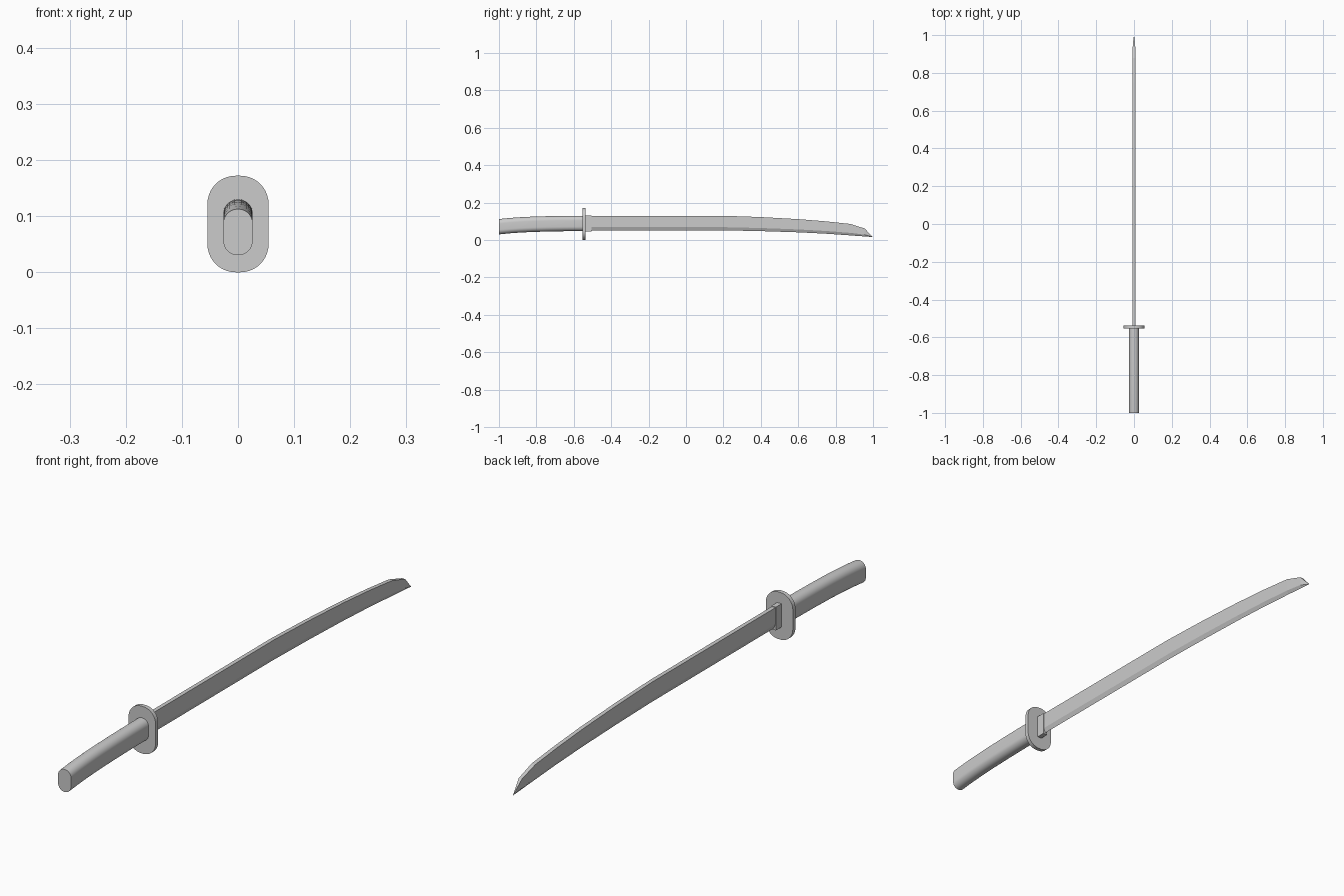
import bpy, bmesh
from math import sin, cos, pi

if "Cube" in bpy.data.objects:
    bpy.data.objects.remove(bpy.data.objects["Cube"])


def rounded(a, h, r, n=8):
    """Rounded rectangle outline, half width a, half height h."""
    pts = []
    for k, (sx, sz) in enumerate([(1, 1), (-1, 1), (-1, -1), (1, -1)]):
        for i in range(n + 1):
            t = (k + i / n) * pi / 2
            pts.append((sx * (a - r) + r * cos(t), sz * (h - r) + r * sin(t)))
    return pts


def loft(name, rings, smooth=True):
    """Skin a list of closed rings and cap both ends."""
    bm = bmesh.new()
    vs = [[bm.verts.new(p) for p in ring] for ring in rings]
    n = len(vs[0])
    for a, b in zip(vs, vs[1:]):
        for i in range(n):
            bm.faces.new((a[i], a[(i + 1) % n], b[(i + 1) % n], b[i]))
    bm.faces.new(vs[0])
    bm.faces.new(vs[-1])
    bmesh.ops.remove_doubles(bm, verts=bm.verts, dist=1e-5)
    bmesh.ops.recalc_face_normals(bm, faces=bm.faces)
    me = bpy.data.meshes.new(name)
    bm.to_mesh(me)
    bm.free()
    ob = bpy.data.objects.new(name, me)
    bpy.context.collection.objects.link(ob)
    if smooth:
        bpy.context.view_layer.objects.active = ob
        ob.select_set(True)
        bpy.ops.object.shade_smooth_by_angle()
        ob.select_set(False)
    return ob


# Handle: rounded section following a gentle curve (y, centre z)
path = [(-1, .0715), (-.945, .077), (-.89, .081), (-.82, .0845),
        (-.73, .087), (-.64, .0885), (-.545, .089)]
section = rounded(.026, .041, .025)
loft("handle", [[(x, y, c + z) for x, z in section] for y, c in path])

# Guard: thin rounded plate
plate = rounded(.0545, .086, .050, 10)
loft("guard", [[(x, y, .086 + z) for x, z in plate] for y in (-.553, -.538)])

# Collar where the blade meets the guard
loft("collar", [[(-.009, y, .047), (.009, y, .047), (.009, y, .132),
                 (-.009, y, .132)] for y in (-.54, -.505)], False)

# Blade: flat spine, flat sides, bevelled cutting edge (y, bottom z, top z)
outline = [(-.51, .052, .13), (.2, .052, .13), (.4, .048, .123),
           (.6, .0415, .112), (.75, .034, .1), (.88, .025, .086),
           (.955, .0195, .062), (.997, .0165, .0175)]
rings = []
for y, b, t in outline:
    w = .0075 * min(1, (t - b) / .05)
    m = b + .22 * (t - b)
    rings.append([(-w, y, t), (-w, y, m), (0, y, b), (w, y, m), (w, y, t)])
loft("blade", rings, False)
